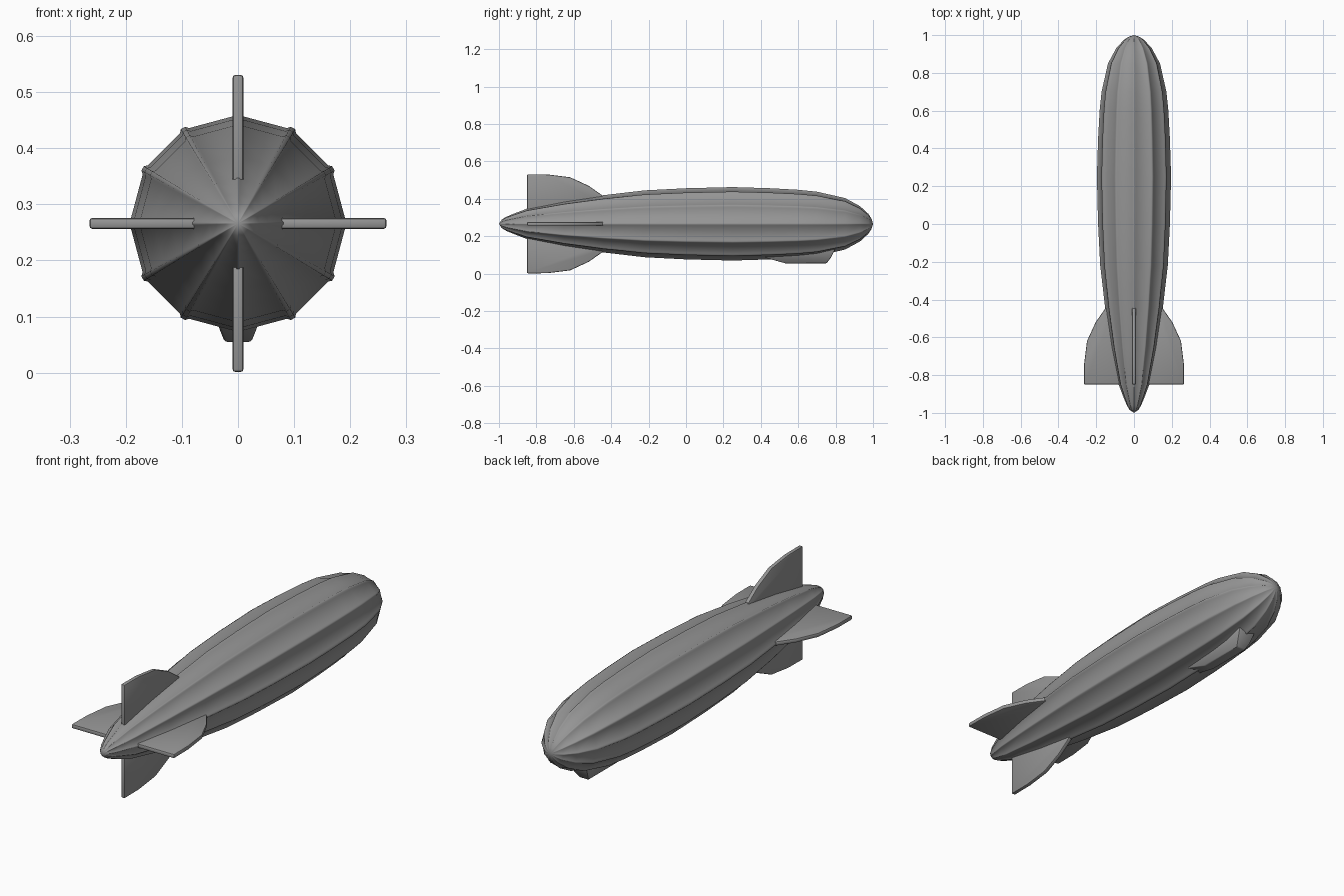
import bpy, bmesh, math
from mathutils import Matrix, Vector

if "Cube" in bpy.data.objects:
    bpy.data.objects.remove(bpy.data.objects["Cube"])

CZ = 0.266  # height of the hull axis

grey = bpy.data.materials.new("airship grey")
grey.diffuse_color = (0.3, 0.3, 0.3, 1)
grey.use_nodes = True
grey.node_tree.nodes["Principled BSDF"].inputs["Base Color"].default_value = grey.diffuse_color


def finish(name, bm, bevel=0.0, segments=2, angle=30):
    bmesh.ops.recalc_face_normals(bm, faces=bm.faces)
    me = bpy.data.meshes.new(name)
    bm.to_mesh(me)
    bm.free()
    ob = bpy.data.objects.new(name, me)
    bpy.context.collection.objects.link(ob)
    me.materials.append(grey)
    bpy.ops.object.select_all(action='DESELECT')
    ob.select_set(True)
    bpy.context.view_layer.objects.active = ob
    if bevel:
        m = ob.modifiers.new("bevel", 'BEVEL')
        m.width, m.segments, m.limit_method = bevel, segments, 'ANGLE'
        bpy.ops.object.modifier_apply(modifier="bevel")
    bpy.ops.object.shade_smooth_by_angle(angle=math.radians(angle))
    return ob


# Hull: twelve-sided section with a slim raised rib on every corner
PROFILE = [(-0.985, 0.022), (-0.96, 0.037), (-0.92, 0.053), (-0.85, 0.079),
           (-0.65, 0.118), (-0.44, 0.149), (-0.22, 0.174), (0.0, 0.185),
           (0.25, 0.191), (0.45, 0.185), (0.6, 0.177), (0.7, 0.167),
           (0.85, 0.134), (0.93, 0.092), (0.975, 0.052), (0.992, 0.026)]
bm = bmesh.new()
rings = []
for y, r in PROFILE:
    ring = []
    for k in range(12):
        for off, scale in ((-2.8, 1.0), (-1.3, 1.028), (1.3, 1.028), (2.8, 1.0)):
            a = math.radians(30 * k + off)
            ring.append(bm.verts.new((r * scale * math.cos(a), y, CZ + r * scale * math.sin(a))))
    rings.append(ring)
n = len(rings[0])
for a, b in zip(rings, rings[1:]):
    for i in range(n):
        bm.faces.new((a[i], a[(i + 1) % n], b[(i + 1) % n], b[i]))
for ring, y in ((rings[0], -1.0), (rings[-1], 1.0)):
    tip = bm.verts.new((0, y, CZ))
    for i in range(n):
        bm.faces.new((ring[i], ring[(i + 1) % n], tip))
finish("hull", bm, angle=50)

# Four tail fins, one outline turned around the hull axis
FIN = [(-0.85, 0.04), (-0.85, 0.265), (-0.74, 0.264), (-0.62, 0.249),
       (-0.52, 0.203), (-0.43, 0.14), (-0.43, 0.10)]
for k, name in enumerate(("top_fin", "right_fin", "bottom_fin", "left_fin")):
    bm = bmesh.new()
    face = bm.faces.new([bm.verts.new((-0.01, y, r)) for y, r in FIN])
    out = bmesh.ops.extrude_face_region(bm, geom=[face])
    bmesh.ops.translate(bm, vec=(0.02, 0, 0),
                        verts=[v for v in out["geom"] if isinstance(v, bmesh.types.BMVert)])
    bmesh.ops.transform(bm, verts=bm.verts, matrix=Matrix.Translation((0, 0, CZ))
                        @ Matrix.Rotation(math.radians(90 * k), 4, 'Y'))
    finish(name, bm, bevel=0.006)

# Gondola: tapered cabin under the forward hull
bm = bmesh.new()
rows = []
for y0, y1, half, z in ((0.36, 0.80, 0.045, 0.135), (0.42, 0.775, 0.036, 0.086), (0.53, 0.752, 0.024, 0.055)):
    rows.append([bm.verts.new(p) for p in ((-half, y0, z), (half, y0, z), (half, y1, z), (-half, y1, z))])
for a, b in zip(rows, rows[1:]):
    for i in range(4):
        bm.faces.new((a[i], a[(i + 1) % 4], b[(i + 1) % 4], b[i]))
bm.faces.new(rows[0])
bm.faces.new(rows[-1])
finish("gondola", bm, bevel=0.005)
